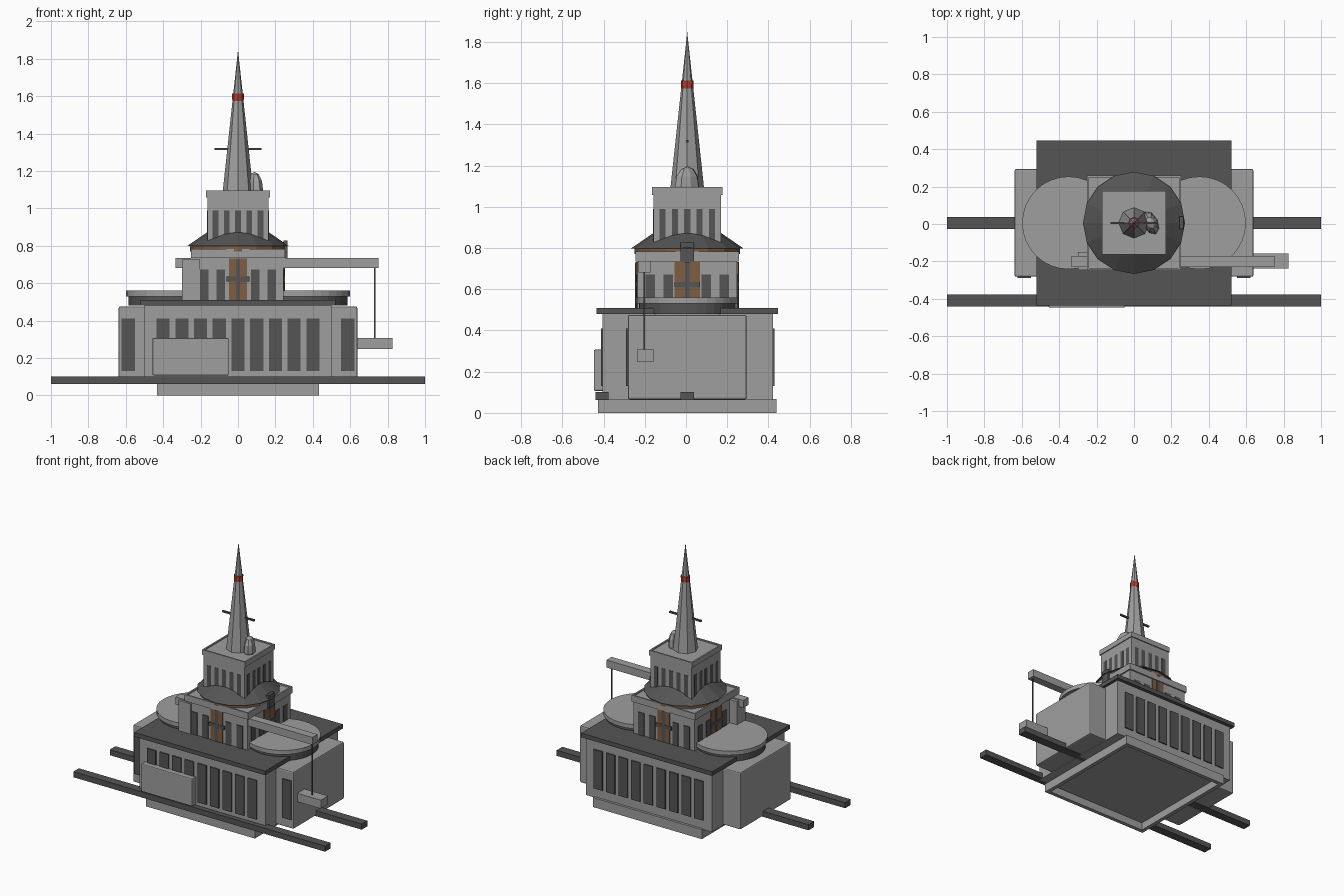
import bpy, bmesh, math
from mathutils import Matrix, Vector

cube = bpy.data.objects.get("Cube")
if cube:
    bpy.data.objects.remove(cube)

Y0 = 0.006  # depth of the building axis


def material(name, rgb):
    m = bpy.data.materials.new(name)
    m.use_nodes = True
    m.diffuse_color = (*rgb, 1)
    bsdf = m.node_tree.nodes["Principled BSDF"]
    bsdf.inputs["Base Color"].default_value = (*rgb, 1)
    bsdf.inputs["Roughness"].default_value = 0.8
    return m


STONE = material("stone grey", (0.345, 0.345, 0.345))
DARK = material("dark grey", (0.09, 0.09, 0.09))
BROWN = material("bronze brown", (0.21, 0.11, 0.055))
RED = material("red", (0.45, 0.05, 0.03))


def finish(name, bm, mat):
    mesh = bpy.data.meshes.new(name)
    bm.to_mesh(mesh)
    bm.free()
    ob = bpy.data.objects.new(name, mesh)
    bpy.context.collection.objects.link(ob)
    mesh.materials.append(mat)
    return ob


def add_box(bm, x, y, z, turn=0):
    """Box from three (low, high) ranges, turned in quarter steps about the axis."""
    size = Vector((x[1] - x[0], y[1] - y[0], z[1] - z[0]))
    mid = Vector((sum(x), sum(y), sum(z))) / 2
    axis = Matrix.Translation((0, Y0, 0)) @ Matrix.Rotation(turn * math.pi / 2, 4, 'Z')
    mat = axis @ Matrix.Translation(mid - Vector((0, Y0, 0))) @ Matrix.Diagonal((*size, 1))
    bmesh.ops.create_cube(bm, size=1, matrix=mat)


def box(name, x, y, z, mat, bevel=0):
    bm = bmesh.new()
    add_box(bm, x, y, z)
    ob = finish(name, bm, mat)
    if bevel:
        mod = ob.modifiers.new("bevel", 'BEVEL')
        mod.width = bevel
        mod.segments = 2
    return ob


def block(name, hx, hy, z, mat):
    return box(name, (-hx, hx), (Y0 - hy, Y0 + hy), z, mat)


def cone(name, x, r1, r2, z, sides, mat):
    bm = bmesh.new()
    spot = Matrix.Translation((x, Y0, sum(z) / 2))
    bmesh.ops.create_cone(bm, cap_ends=True, segments=sides, radius1=r1, radius2=r2,
                          depth=z[1] - z[0], matrix=spot)
    return finish(name, bm, mat)


def panels(name, centres, width, z, wall, mat, turns, depth=0.008):
    """Row of thin plates on a wall at the given distance from the axis."""
    bm = bmesh.new()
    for t in turns:
        for c in centres:
            add_box(bm, (c - width / 2, c + width / 2),
                    (Y0 - wall - depth, Y0 - wall + 0.004), z, t)
    return finish(name, bm, mat)


def tray(name, half, z, rim, sink, direction):
    """Square slab whose top or bottom has a sunken centre."""
    bm = bmesh.new()
    add_box(bm, (-half, half), (Y0 - half, Y0 + half), z)
    bm.normal_update()
    face = [f for f in bm.faces if f.normal.z * direction > 0.5]
    bmesh.ops.inset_region(bm, faces=face, thickness=rim)
    # A second, zero-width inset gives the recess upright walls
    bmesh.ops.inset_region(bm, faces=face, thickness=0)
    bmesh.ops.translate(bm, verts=face[0].verts, vec=(0, 0, -direction * sink))
    return finish(name, bm, STONE)


# Base, hall and side wings
tray("base", 0.433, (0, 0.068), 0.04, 0.055, -1)
box("main_hall", (-0.5, 0.5), (Y0 - 0.41, Y0 + 0.416), (0.062, 0.48), STONE)
block("hall_roof", 0.52, 0.441, (0.48, 0.51), DARK)
for name, turn, wall in (("front", 0, 0.41), ("back", 2, 0.416)):
    panels(name + "_windows", [i / 10 for i in range(-4, 5)], 0.07, (0.13, 0.41),
           wall, DARK, (turn,))
for side, s in (("left", 1), ("right", -1)):
    box(side + "_wing", sorted((s * 0.45, s * 0.638)), (Y0 - 0.288, Y0 + 0.288),
        (0.066, 0.475), STONE, 0.008)
    panels(side + "_wing_window", [s * 0.587], 0.07, (0.13, 0.41), 0.288, DARK, (0,))
    cone(side + "_terrace_drum", s * 0.35, 0.235, 0.235, (0.48, 0.53), 32, DARK)
    cone(side + "_terrace", s * 0.35, 0.248, 0.248, (0.53, 0.56), 32, STONE)

# Rails and front sign board
box("front_rail", (-1, 1), (-0.44, -0.377), (0.062, 0.102), DARK)
block("centre_rail", 1, 0.032, (0.062, 0.102), DARK)
box("sign_board", (-0.457, -0.05), (-0.447, -0.4), (0.107, 0.307), STONE, 0.006)

# Lower tower tier with doors on each side
ALL = range(4)
block("lower_tier", 0.242, 0.242, (0.5, 0.74), STONE)
tray("lower_cornice", 0.252, (0.735, 0.782), 0.015, 0.01, 1)
panels("lower_tier_windows", (-0.18, -0.092, 0.092, 0.18), 0.047, (0.51, 0.672), 0.242,
       DARK, ALL, 0.005)
panels("front_back_doors", (0,), 0.096, (0.51, 0.733), 0.242, BROWN, (0, 2), 0.006)
panels("side_doors", (0,), 0.124, (0.51, 0.733), 0.242, BROWN, (1, 3), 0.006)
panels("door_bars", (0,), 0.124, (0.61, 0.635), 0.242, DARK, ALL, 0.009)
panels("door_posts", (0,), 0.022, (0.51, 0.733), 0.242, DARK, ALL, 0.008)
box("side_plaque", (0.243, 0.264), (Y0 - 0.033, Y0 + 0.033), (0.735, 0.828), DARK)

# Conical roof and upper tier
cone("roof_band", 0, 0.256, 0.256, (0.77, 0.802), 16, BROWN)
cone("cone_roof", 0, 0.273, 0, (0.798, 0.985), 16, DARK)
block("upper_tier", 0.163, 0.163, (0.79, 1.062), STONE)
tray("upper_cornice", 0.17, (1.058, 1.095), 0.015, 0.008, 1)
panels("upper_tier_windows", [i * 0.06 for i in range(-2, 3)], 0.03, (0.8, 0.99), 0.163,
       DARK, ALL, 0.002)

# Spire with red ring and cross rod
cone("spire", 0, 0.082, 0, (1.087, 1.848), 8, STONE)
cone("spire_ring", 0, 0.0305, 0.0315, (1.574, 1.613), 8, RED)
block("spire_rod", 0.126, 0.006, (1.312, 1.324), DARK)

# Rounded lump at the foot of the spire
bm = bmesh.new()
bmesh.ops.create_uvsphere(bm, u_segments=8, v_segments=6, radius=1,
                          matrix=Matrix.Translation((0.088, Y0, 1.1))
                          @ Matrix.Rotation(0.45, 4, 'Z') @ Matrix.Diagonal((0.04, 0.066, 0.095, 1)))
finish("spire_lump", bm, STONE)

# Crane: mast, arm, cable and hanging load
box("crane_mast", (-0.3, -0.203), (-0.247, -0.15), (0.5, 0.727), STONE)
box("crane_arm", (-0.335, 0.752), (-0.23, -0.172), (0.682, 0.736), STONE)
box("crane_cable", (0.726, 0.734), (-0.206, -0.198), (0.3, 0.69), DARK)
box("crane_load", (0.637, 0.825), (-0.238, -0.157), (0.247, 0.308), STONE)
